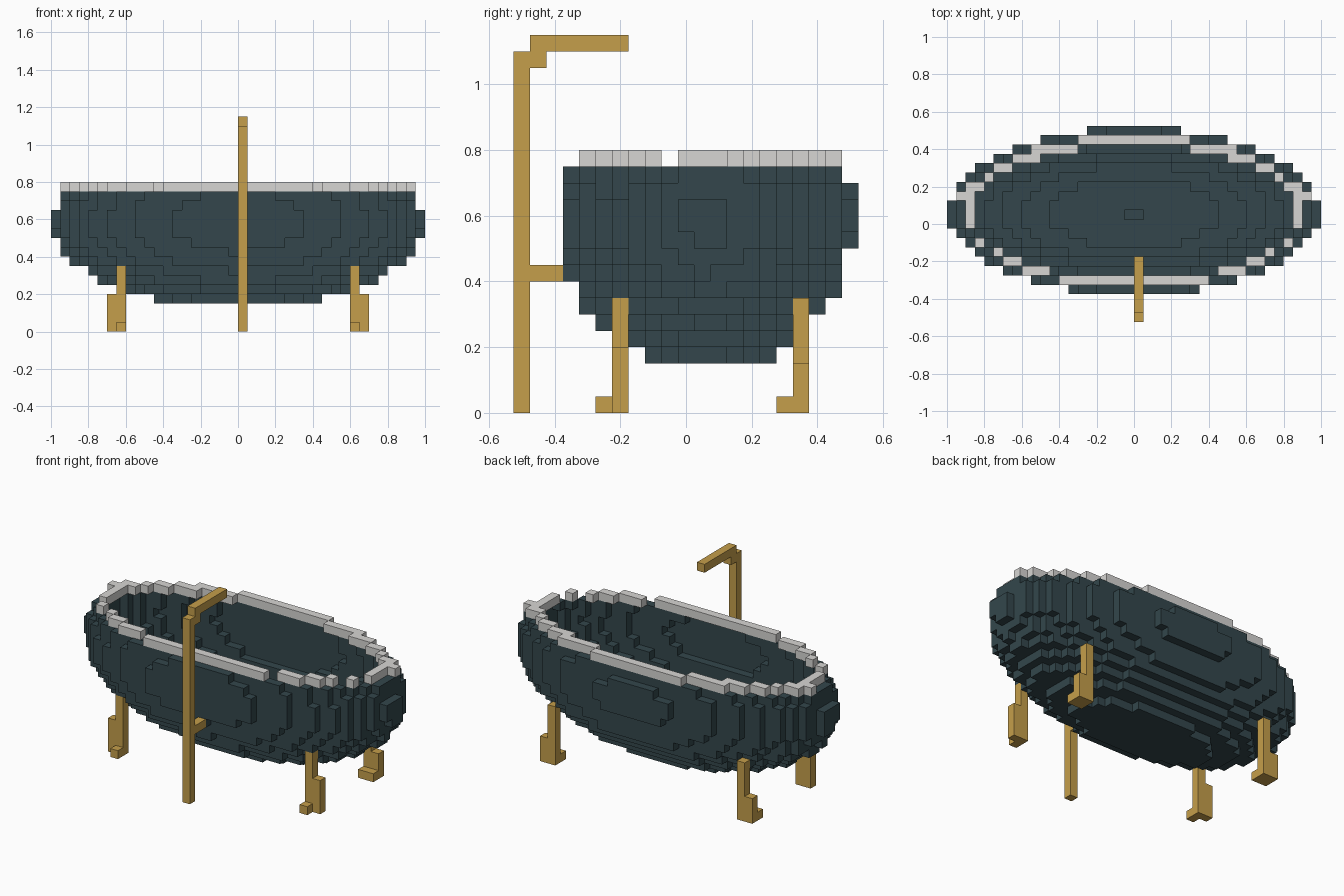
import bpy, bmesh, math
from mathutils import Vector

cube = bpy.data.objects.get("Cube")
if cube:
    bpy.data.objects.remove(cube, do_unlink=True)

U = 0.05                                           # block size
# Centre and radii of the bowl's outside and its hollow
OUTER = (Vector((0, 0.067, 0.59)), Vector((0.99, 0.4466, 0.467)))
HOLLOW = (Vector((0, 0.06, 0.63)), Vector((0.932, 0.385, 0.4054)))


def material(name, rgb):
    m = bpy.data.materials.new(name)
    m.use_nodes = True
    m.diffuse_color = (*rgb, 1)
    m.node_tree.nodes["Principled BSDF"].inputs["Base Color"].default_value = (*rgb, 1)
    return m


SLATE = material("dark slate", (0.033, 0.062, 0.072))
STONE = material("pale grey", (0.68, 0.67, 0.655))
BRASS = material("brass", (0.56, 0.345, 0.07))


def finish(name, bm, mat):
    me = bpy.data.meshes.new(name)
    bm.to_mesh(me)
    bm.free()
    me.materials.append(mat)
    ob = bpy.data.objects.new(name, me)
    bpy.context.collection.objects.link(ob)
    return ob


def boxes(name, spans, mat):
    """Joins boxes given as (x0, x1, y0, y1, z0, z1)."""
    bm = bmesh.new()
    for x0, x1, y0, y1, z0, z1 in spans:
        vs = bmesh.ops.create_cube(bm, size=1)["verts"]
        for v in vs:
            v.co = Vector((x1 if v.co.x > 0 else x0,
                           y1 if v.co.y > 0 else y0,
                           z1 if v.co.z > 0 else z0))
    bmesh.ops.recalc_face_normals(bm, faces=bm.faces)
    return finish(name, bm, mat)


def middle(c):
    """Centre of block (i, j, k)."""
    return Vector(((c[0] + 0.5) * U, c[1] * U, (c[2] + 0.5) * U))


def inside(c, ellipsoid):
    centre, radii = ellipsoid
    d = middle(c) - centre
    return sum((d[a] / radii[a]) ** 2 for a in range(3)) <= 1


def near(c, steps):
    return [(c[0] + s[0], c[1] + s[1], c[2] + s[2]) for s in steps]


SIDES = [(1, 0, 0), (-1, 0, 0), (0, 1, 0), (0, -1, 0)]
STEPS = SIDES + [(0, 0, 1), (0, 0, -1)]


def blocks(name, cells, mat):
    """Skins a set of blocks, keeping only the exposed faces."""
    bm = bmesh.new()
    verts = {}
    for c in cells:
        m = middle(c)
        for s, n in zip(STEPS, near(c, STEPS)):
            if n in cells:
                continue
            w = Vector(s)
            u = Vector((s[1], s[2], s[0]))
            v = w.cross(u)
            quad = []
            for a, b in ((-1, -1), (1, -1), (1, 1), (-1, 1)):
                p = m + (w + u * a + v * b) * U / 2
                key = tuple(round(t * 1000) for t in p)
                if key not in verts:
                    verts[key] = bm.verts.new(p)
                quad.append(verts[key])
            bm.faces.new(quad)
    bm.normal_update()
    return finish(name, bm, mat)


# Bowl: blocks between the two ellipsoids, with a closed wall
solid = {(i, j, k) for i in range(-20, 20) for j in range(-10, 12)
         for k in range(3, 16) if inside((i, j, k), OUTER)}
hollow = {c for c in solid if inside(c, HOLLOW)}
blocks("tub_bowl", {c for c in solid if c[2] < 15 and not (
    c in hollow and all(n in solid for n in near(c, SIDES)))}, SLATE)

# Rim: the next ring up, with a small outward step at each end
rim = {c for c in solid - hollow if c[2] == 15}
for i, j in ((18, 3), (17, 4)):
    rim |= {(i, j, 15), (-1 - i, j, 15)}
blocks("tub_rim", rim, STONE)

# Four feet: post, outer block and toe; the back toes are wider
for end, y, height, toe in (("front", -0.225, 0.2, 0.65), ("back", 0.325, 0.15, 0.7)):
    for side, s in (("left", 1), ("right", -1)):
        def span(a, b):
            return tuple(sorted((s * a, s * b)))
        boxes(f"{end}_{side}_leg", [
            (*span(0.6, 0.65), y, y + U, 0, 0.35),
            (*span(0.65, 0.7), y, y + U, 0, height),
            (*span(0.6, toe), y - U, y, 0, U)], BRASS)

# Standing tap: pipe, wall bracket, elbow and spout
boxes("tap_pipe", [(0, U, -0.525, -0.475, 0, 1.1)], BRASS)
boxes("tap_bracket", [(0, U, -0.475, -0.375, 0.4, 0.45)], BRASS)
boxes("tap_spout", [(0, U, -0.475, -0.425, 1.05, 1.1),
                    (0, U, -0.475, -0.175, 1.1, 1.15)], BRASS)
